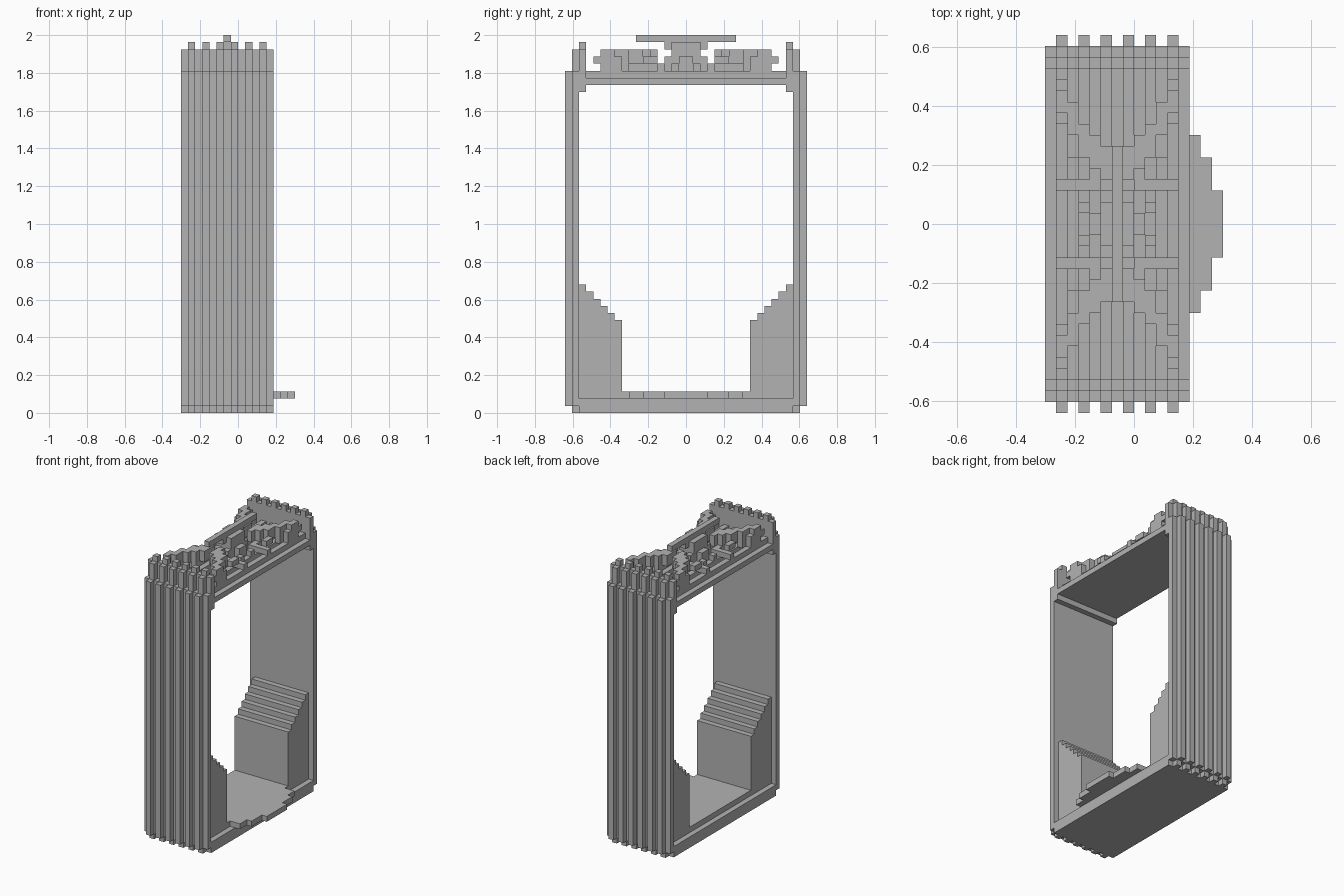
import bpy, bmesh

if "Cube" in bpy.data.objects:
    bpy.data.objects.remove(bpy.data.objects["Cube"], do_unlink=True)

U = 2 / 53            # size of one block
X0, X1 = -8, 5        # width of the body in blocks
RIBS = range(-7, 5, 2)

stone = bpy.data.materials.new("grey stone")
stone.use_nodes = True
grey = (0.45, 0.45, 0.45, 1)
stone.diffuse_color = grey
stone.node_tree.nodes["Principled BSDF"].inputs["Base Color"].default_value = grey


def part(name, boxes, mirror=True):
    """Join boxes (x0, x1, y0, y1, z0, z1) in blocks; optionally mirror them front to back."""
    bm = bmesh.new()
    for x0, x1, y0, y1, z0, z1 in boxes:
        spans = {(y0, y1), (-y1, -y0)} if mirror else {(y0, y1)}
        for a, b in sorted(spans):
            cube = bmesh.ops.create_cube(bm, size=1)
            for v in cube["verts"]:
                v.co.x = U * (x1 if v.co.x > 0 else x0)
                v.co.y = U * (b if v.co.y > 0 else a)
                v.co.z = U * (z1 if v.co.z > 0 else z0)
    mesh = bpy.data.meshes.new(name)
    bm.to_mesh(mesh)
    bm.free()
    mesh.materials.append(stone)
    obj = bpy.data.objects.new(name, mesh)
    bpy.context.collection.objects.link(obj)
    return obj


# Frame: floor, end walls and roof
part("floor_base", [(X0, X1, -15, 15, 0, 2)], False)
part("floor_top", [(X0 + 1, X1 - 1, -15, 15, 2, 3)], False)
part("end_walls", [(X0, X1, 15, 16, 1, 48)])
part("roof_slab", [(X0, X1, -15, 15, 46, 47)], False)
part("ceiling_corner_bars", [(X0, X1, 14, 15, 45, 46)])

# Ribs wrapping the walls and roof, with feet below and posts above
part("wall_ribs", [(i, i + 1, 16, 17, 1, 48) for i in RIBS])
part("rib_feet", [(i, i + 1, 15, 16, 0, 1) for i in RIBS])
part("roof_ribs", [(i, i + 1, -15, 15, 47, 48) for i in RIBS], False)
part("parapet_posts", [(i, i + 1, 15, 16, 48, 51) for i in RIBS])

# Parapets with battlements
part("parapets", [(X0, X1, 14, 15, 47, 51)])
part("battlements", [(i, i + 1, 14, 15, 51, 52) for i in RIBS])

# Stepped blocks at both ends of the passage
part("stepped_blocks", [(X0 + 1, X1 - 1, 9 + k, 10 + k, 3, 13 + k) for k in range(6)])

# Doorstep tapering outward
part("doorstep", [(4, 6, -8, 8, 2, 3), (6, 7, -6, 6, 2, 3), (7, 8, -3, 3, 2, 3)], False)


# Roof ornament, symmetric about the middle column
def columns(d):
    return sorted({-2 - d, -2 + d})


def ornament(name, rows):
    part(name, [(i, i + 1, *row[1:]) for row in rows for i in columns(row[0])])


ornament("ornament_crest", [(0, -7, 7, 52, 53), (0, -3, 3, 51, 52)])
ornament("ornament_hub", [(0, -2, 2, 48, 51), (1, -2, 2, 49, 52),
                          (1, 1, 3, 48, 50), (2, -1, 1, 48, 50), (3, 1, 2, 48, 49)])
ornament("ornament_crossbars", [(d, 3, 4, 48, 49) for d in (3, 4, 5)])
ornament("ornament_arms", [(1, 4, 7, 49, 51), (2, 5, 8, 48, 51), (3, 6, 9, 49, 51),
                           (4, 8, 11, 48, 51), (5, 9, 12, 48, 50), (5, 11, 13, 49, 50),
                           (5, 10, 12, 50, 51), (2, 3, 5, 48, 49), (4, 4, 6, 49, 50)])
